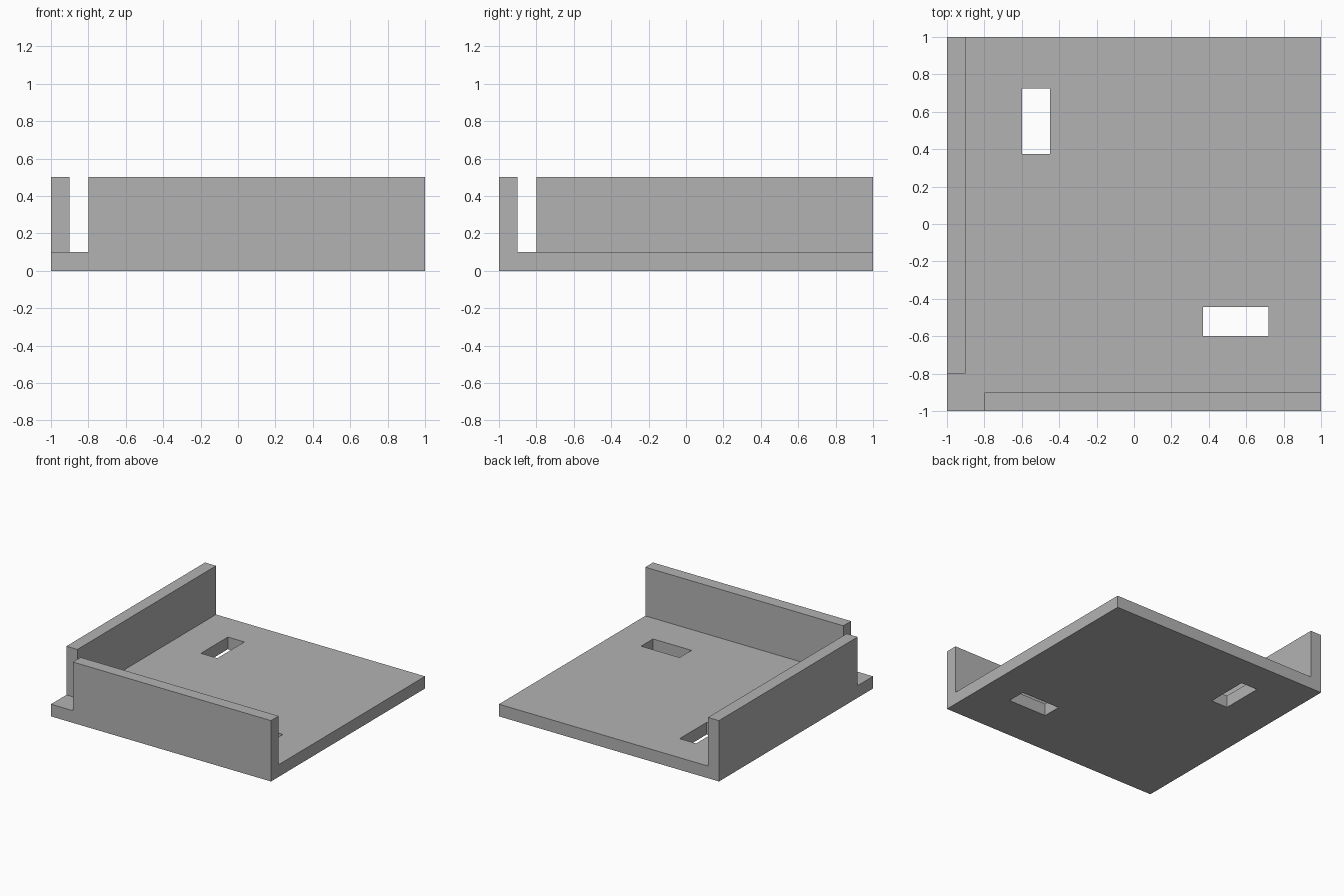
import bpy
import bmesh
from mathutils import Vector

if "Cube" in bpy.data.objects:
    bpy.data.objects.remove(bpy.data.objects["Cube"])

# Single plain grey
grey = bpy.data.materials.new("plain grey")
grey.use_nodes = True
colour = (0.45, 0.45, 0.45, 1)
grey.diffuse_color = colour
grey.node_tree.nodes["Principled BSDF"].inputs["Base Color"].default_value = colour


def box(name, low, high):
    """Flat-faced box spanning two opposite corners."""
    low, high = Vector(low), Vector(high)
    bm = bmesh.new()
    bmesh.ops.create_cube(bm, size=1)
    for v in bm.verts:
        v.co = (low + high) / 2 + v.co * (high - low)
    mesh = bpy.data.meshes.new(name)
    bm.to_mesh(mesh)
    bm.free()
    mesh.materials.append(grey)
    obj = bpy.data.objects.new(name, mesh)
    bpy.context.collection.objects.link(obj)
    return obj


def cut(target, cutter):
    """Subtract the cutter from the target, then discard it."""
    cutter.hide_render = True
    mod = target.modifiers.new("slot", "BOOLEAN")
    mod.operation = "DIFFERENCE"
    mod.solver = "EXACT"
    mod.object = cutter
    bpy.context.view_layer.objects.active = target
    bpy.ops.object.modifier_apply(modifier=mod.name)
    bpy.data.objects.remove(cutter)


T = 0.1   # plate and wall thickness
H = 0.5   # overall height

# Square base plate with two through slots
base = box("base_plate", (-1, -1, 0), (1, 1, T))
cut(base, box("rear_slot", (-0.6, 0.375, -T), (-0.45, 0.725, 2 * T)))
cut(base, box("front_slot", (0.37, -0.6, -T), (0.72, -0.445, 2 * T)))

# Two upright walls, leaving the corner between them open
box("front_wall", (-0.8, -1, T), (1, -1 + T, H))
box("right_wall", (-1, -0.8, T), (-1 + T, 1, H))
